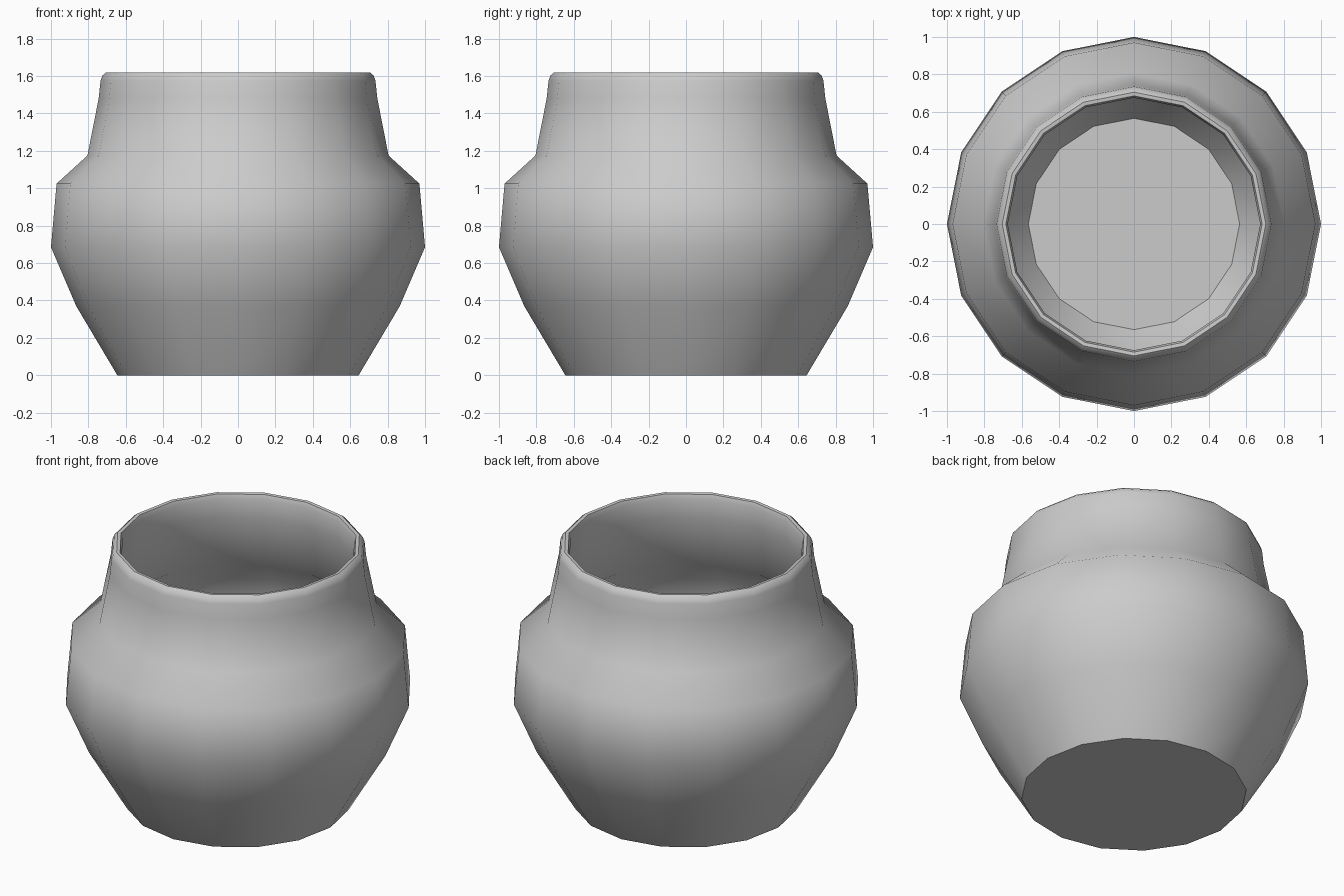
import bpy, bmesh
from math import pi, sin, cos, radians

if "Cube" in bpy.data.objects:
    bpy.data.objects.remove(bpy.data.objects["Cube"])

SIDES = 16

# Profile (radius, height): outer wall up, over the rim, down the inner wall to the floor
profile = [
    (0.645, 0.0), (0.865, 0.37), (1.0, 0.685), (0.97, 1.025), (0.805, 1.175),
    (0.745, 1.48), (0.735, 1.575), (0.725, 1.603), (0.705, 1.62),
    (0.685, 1.618), (0.675, 1.59), (0.68, 1.47), (0.735, 1.14),
    (0.90, 0.985), (0.925, 0.695), (0.795, 0.40), (0.565, 0.075),
]

# Pot: spin the profile, cap the base and the inner floor
bm = bmesh.new()
rings = []
for r, z in profile:
    rings.append([bm.verts.new((r * cos(2 * pi * i / SIDES), r * sin(2 * pi * i / SIDES), z))
                  for i in range(SIDES)])
for a, b in zip(rings, rings[1:]):
    for i in range(SIDES):
        j = (i + 1) % SIDES
        bm.faces.new((a[i], a[j], b[j], b[i]))
bm.faces.new(rings[0][::-1])
bm.faces.new(rings[-1])
bmesh.ops.recalc_face_normals(bm, faces=bm.faces)

mesh = bpy.data.meshes.new("pot")
bm.to_mesh(mesh)
bm.free()
pot = bpy.data.objects.new("pot", mesh)
bpy.context.collection.objects.link(pot)

# Smooth walls with a crisp base edge
bpy.context.view_layer.objects.active = pot
pot.select_set(True)
bpy.ops.object.shade_smooth_by_angle(angle=radians(45))
